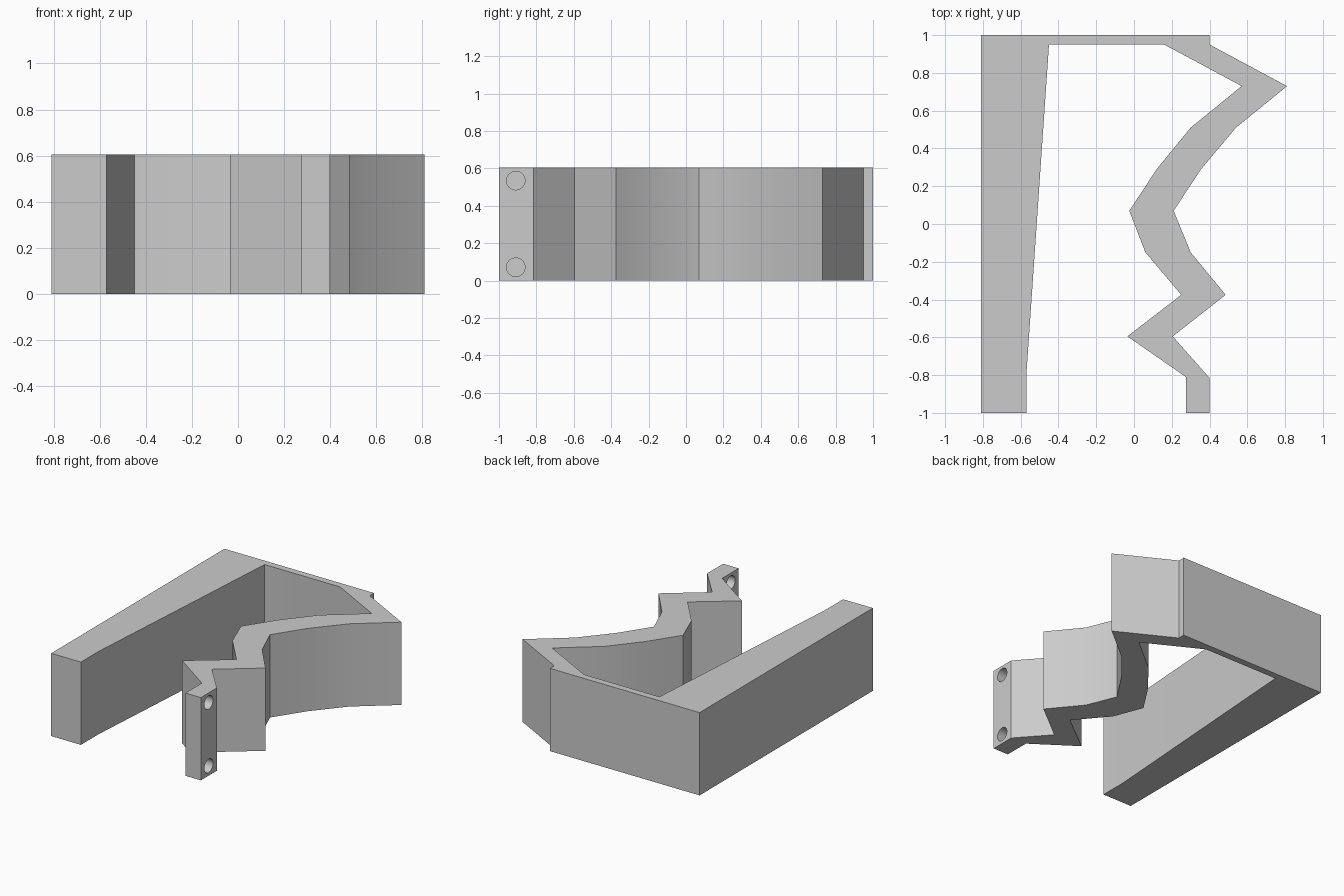
import bpy, bmesh, math

cube = bpy.data.objects.get("Cube")
if cube:
    bpy.data.objects.remove(cube, do_unlink=True)

HEIGHT = 0.605

grey = bpy.data.materials.new("light grey")
grey.use_nodes = True
colour = (0.6, 0.6, 0.6, 1)
grey.diffuse_color = colour
grey.node_tree.nodes["Principled BSDF"].inputs["Base Color"].default_value = colour


def extrude_outline(name, outline):
    """Solid of full height from a plan outline."""
    bm = bmesh.new()
    base = bm.faces.new([bm.verts.new((x, y, 0)) for x, y in outline])
    top = bmesh.ops.extrude_face_region(bm, geom=[base])["geom"]
    bmesh.ops.translate(bm, vec=(0, 0, HEIGHT),
                        verts=[v for v in top if isinstance(v, bmesh.types.BMVert)])
    bmesh.ops.recalc_face_normals(bm, faces=bm.faces)
    mesh = bpy.data.meshes.new(name)
    bm.to_mesh(mesh)
    bm.free()
    mesh.materials.append(grey)
    obj = bpy.data.objects.new(name, mesh)
    bpy.context.collection.objects.link(obj)
    return obj


# Tapered arm and thin back wall
arm = [(0.4, 0.95), (0.4, 1), (-0.81, 1), (-0.81, -1),
       (-0.57, -1), (-0.57, -0.8), (-0.45, 0.95), (0.16, 0.95)]
# Inner and outer edges of the folded clip strip
inner = [(0.57, 0.73), (0.3, 0.51), (0.12, 0.29), (-0.025, 0.07), (0.06, -0.15),
         (0.25, -0.375), (-0.035, -0.595), (0.275, -0.81), (0.275, -1)]
outer = [(0.4, -1), (0.4, -0.815), (0.205, -0.595), (0.485, -0.375), (0.3, -0.15),
         (0.21, 0.07), (0.355, 0.29), (0.54, 0.51), (0.81, 0.73)]
clip = extrude_outline("spring_clip", arm + inner + outer)

# Two screw holes through the end tab
for z in (0.072, 0.535):
    bpy.ops.mesh.primitive_cylinder_add(vertices=16, radius=0.05, depth=0.4,
                                        location=(0.34, -0.91, z),
                                        rotation=(0, math.pi / 2, 0))
    cutter = bpy.context.object
    cutter.name = "hole_cutter"
    cutter.hide_render = True
    cutter.data.materials.append(grey)
    cut = clip.modifiers.new("screw hole", 'BOOLEAN')
    cut.operation = 'DIFFERENCE'
    cut.solver = 'EXACT'
    cut.object = cutter
    bpy.context.view_layer.objects.active = clip
    bpy.ops.object.modifier_apply(modifier=cut.name)
    bpy.data.objects.remove(cutter, do_unlink=True)

# Smooth the gentle bends, keep the folds sharp
bpy.ops.object.select_all(action='DESELECT')
clip.select_set(True)
bpy.context.view_layer.objects.active = clip
bpy.ops.object.shade_smooth_by_angle(angle=math.radians(30))
